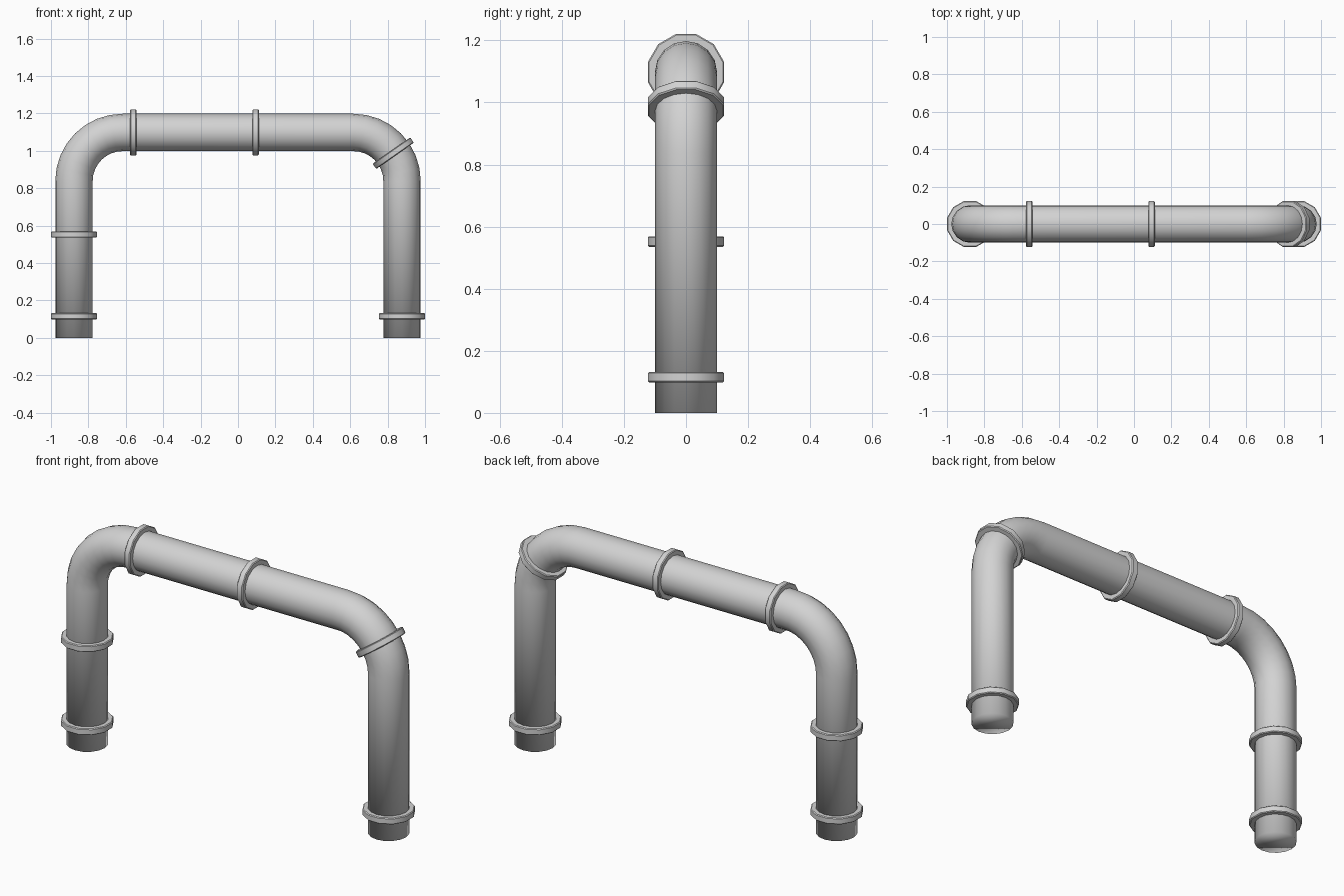
import bpy, bmesh
from math import radians, cos, sin, pi
from mathutils import Vector, Matrix

cube = bpy.data.objects.get("Cube")
if cube:
    bpy.data.objects.remove(cube)

PIPE_R, COLLAR_R, COLLAR_T = 0.1, 0.127, 0.034
LEG_X, TOP_Z, BEND_R = 0.877, 1.098, 0.26
BEND_X, BEND_Z = LEG_X - BEND_R, TOP_Z - BEND_R
SIDES, BEND_STEPS = 16, 8

grey = bpy.data.materials.new("light_grey")
grey.use_nodes = True
colour = (0.65, 0.65, 0.65, 1)
grey.diffuse_color = colour
grey.node_tree.nodes["Principled BSDF"].inputs["Base Color"].default_value = colour


def add_object(name, bm):
    bmesh.ops.recalc_face_normals(bm, faces=bm.faces)
    mesh = bpy.data.meshes.new(name)
    bm.to_mesh(mesh)
    bm.free()
    mesh.materials.append(grey)
    obj = bpy.data.objects.new(name, mesh)
    bpy.context.collection.objects.link(obj)
    mesh.shade_smooth()
    return obj


def bend_point(side, degrees):
    """Centre of the pipe on a bend, at an angle measured from +x."""
    a = radians(degrees)
    return Vector((side * BEND_X + BEND_R * cos(a), 0, BEND_Z + BEND_R * sin(a)))


# Pipe: a circle swept up the right leg, over the top and down the left leg
path = [(Vector((-LEG_X, 0, 0)), 180)]
for side, start in ((-1, 180), (1, 90)):
    for i in range(BEND_STEPS + 1):
        angle = start - 90 * i / BEND_STEPS
        path.append((bend_point(side, angle), angle))
path.append((Vector((LEG_X, 0, 0)), 0))

bm = bmesh.new()
loops = []
for centre, angle in path:
    outward = Vector((cos(radians(angle)), 0, sin(radians(angle))))
    loops.append([
        bm.verts.new(centre + PIPE_R * (outward * cos(t) + Vector((0, sin(t), 0))))
        for t in (2 * pi * k / SIDES for k in range(SIDES))])
for a, b in zip(loops, loops[1:]):
    for k in range(SIDES):
        n = (k + 1) % SIDES
        bm.faces.new((a[k], a[n], b[n], b[k]))
bm.faces.new(loops[0])
bm.faces.new(loops[-1])
add_object("pipe", bm)


# Collars: twelve-sided bands with softened rims, tilted about y to follow the pipe
def add_collar(name, centre, tilt):
    bm = bmesh.new()
    bmesh.ops.create_cone(bm, cap_ends=True, segments=12, radius1=COLLAR_R,
                          radius2=COLLAR_R, depth=COLLAR_T)
    bmesh.ops.rotate(bm, verts=bm.verts, matrix=Matrix.Rotation(pi / 12, 3, "Z"))
    rims = [e for e in bm.edges if any(len(f.verts) > 4 for f in e.link_faces)]
    bmesh.ops.bevel(bm, geom=rims, offset=0.004, segments=1, affect="EDGES")
    obj = add_object(name, bm)
    obj.matrix_world = (Matrix.Translation(centre)
                        @ Matrix.Rotation(radians(tilt), 4, "Y"))
    bpy.ops.object.select_all(action="DESELECT")
    obj.select_set(True)
    bpy.context.view_layer.objects.active = obj
    bpy.ops.object.shade_smooth_by_angle(angle=radians(35))


add_collar("right_foot_collar", Vector((-LEG_X, 0, 0.115)), 0)
add_collar("right_leg_collar", Vector((-LEG_X, 0, 0.552)), 0)
add_collar("top_right_collar", Vector((-0.56, 0, TOP_Z)), 90)
add_collar("top_middle_collar", Vector((0.094, 0, TOP_Z)), 90)
add_collar("left_bend_collar", bend_point(1, 35), -35)
add_collar("left_foot_collar", Vector((LEG_X, 0, 0.115)), 0)
